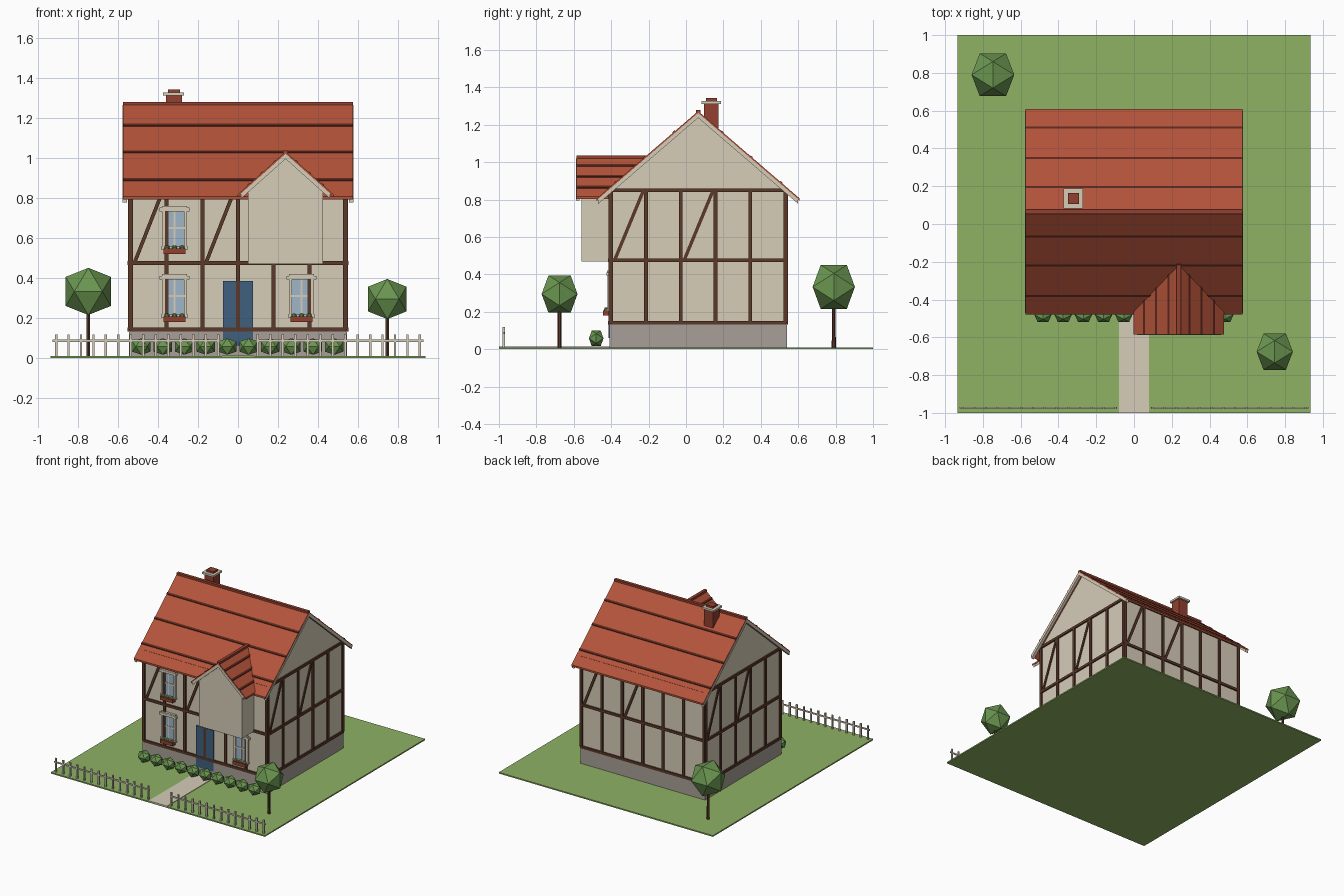
import bpy, bmesh, math
from mathutils import Matrix, Vector

if "Cube" in bpy.data.objects:
    bpy.data.objects.remove(bpy.data.objects["Cube"])


def material(name, hexcol):
    m = bpy.data.materials.new(name)
    rgb = [int(hexcol[i:i + 2], 16) / 255 for i in (0, 2, 4)]
    m.diffuse_color = [((c + 0.055) / 1.055) ** 2.4 if c > 0.04 else c / 12.92 for c in rgb] + [1]
    m.use_nodes = True
    m.node_tree.nodes["Principled BSDF"].inputs["Base Color"].default_value = m.diffuse_color
    return m


CREAM = material("cream plaster", "d6cdb9")
TIMBER = material("dark timber", "5a3828")
TILE = material("terracotta tile", "b4533a")
TILE_DARK = material("dark tile edge", "5c281d")
BRICK = material("red brick", "93402f")
STONE = material("grey stone", "a89f97")
GLASS = material("window glass", "9db6c9")
DOOR = material("door blue", "41607f")
LEAF = material("leaf green", "6a9550")
GRASS = material("grass green", "8fb264")

CY = 0.065                      # house centre in y
HW, HD = 0.54, 0.47             # house half width and half depth


def finish(name, bm, mat):
    bmesh.ops.recalc_face_normals(bm, faces=bm.faces)
    me = bpy.data.meshes.new(name)
    bm.to_mesh(me)
    bm.free()
    me.materials.append(mat)
    ob = bpy.data.objects.new(name, me)
    bpy.context.collection.objects.link(ob)
    return ob


def add_box(bm, lo, hi, mtx=Matrix()):
    lo, hi = Vector(lo), Vector(hi)
    scale = Matrix.Diagonal((*(hi - lo), 1))
    bmesh.ops.create_cube(bm, size=1, matrix=mtx @ Matrix.Translation((lo + hi) / 2) @ scale)


def boxes(name, mat, *pairs):
    bm = bmesh.new()
    for lo, hi in pairs:
        add_box(bm, lo, hi)
    return finish(name, bm, mat)


def add_prism(bm, pts, axis, a, b):
    """Extrude a (side, z) outline along x or y from a to b."""
    at = (lambda p: (a, p[0], p[1])) if axis == 'x' else (lambda p: (p[0], a, p[1]))
    face = bm.faces.new([bm.verts.new(at(p)) for p in pts])
    out = bmesh.ops.extrude_face_region(bm, geom=[face])['geom']
    vec = (b - a, 0, 0) if axis == 'x' else (0, b - a, 0)
    bmesh.ops.translate(bm, vec=vec, verts=[v for v in out if isinstance(v, bmesh.types.BMVert)])


def prism(name, mat, pts, axis, a, b):
    bm = bmesh.new()
    add_prism(bm, pts, axis, a, b)
    return finish(name, bm, mat)


def chevron(c, h, zr, slope, t):
    ze = zr - h * slope
    return [(c - h, ze), (c, zr), (c + h, ze), (c + h, ze - t), (c, zr - t), (c - h, ze - t)]


def gable_roof(name, c, h, zr, slope, axis, a, b, courses, boards, bh):
    prism(name, TILE, chevron(c, h, zr, slope, 0.014), axis, a, b)
    # dark course lines and ridge cap
    bm = bmesh.new()
    for d in courses:
        for s in (-1, 1):
            z0, z1 = zr - d * slope, zr - (d + 0.011) * slope
            add_prism(bm, [(c + s * d, z0 + 0.005), (c + s * (d + 0.011), z1 + 0.005),
                           (c + s * (d + 0.011), z1 - 0.008), (c + s * d, z0 - 0.008)], axis, a, b)
    finish(name + "_courses", bm, TILE_DARK)
    prism(name + "_ridge", BRICK, [(c - 0.012, zr - 0.012), (c - 0.012, zr + 0.006),
                                   (c + 0.012, zr + 0.006), (c + 0.012, zr - 0.012)], axis, a, b)
    # barge boards under the tile edge
    bm = bmesh.new()
    for p, q in boards:
        add_prism(bm, chevron(c, bh, zr - 0.01, slope, 0.026), axis, p, q)
    finish(name + "_barge_boards", bm, CREAM)


# plot
boxes("lawn", GRASS, ((-0.935, -1, 0), (0.935, 1, 0.01)))
boxes("path", CREAM, ((-0.08, -1, 0.002), (0.08, -0.4, 0.014)))

# house body
boxes("plinth", STONE, ((-HW - 0.005, CY - HD - 0.005, 0.008), (HW + 0.005, CY + HD + 0.005, 0.135)))
prism("walls", CREAM, [(CY - HD, 0.13), (CY + HD, 0.13), (CY + HD, 0.845), (CY, 1.25), (CY - HD, 0.845)],
      'x', -HW, HW)


# timber frame, one wall at a time, laid out from the left as seen from outside
def timber_wall(name, angle, half, depth, bays):
    bm = bmesh.new()
    m = Matrix.Translation((0, CY, 0)) @ Matrix.Rotation(math.radians(angle), 4, 'Z')
    y0, y1, w = -depth - 0.01, -depth + 0.01, 0.01
    for z in (0.142, 0.475, 0.85):
        add_box(bm, (-half, y0 - 0.001, z - w), (half, y1, z + w), m)
    step = (2 * half - 0.01) / bays
    for i in range(bays + 1):
        u = -half + 0.005 + i * step
        add_box(bm, (u - w, y0, 0.14), (u + w, y1, 0.85), m)
    for i in (0, 2):
        u0, u1 = -half + 0.025 + i * step, -half - 0.01 + (i + 1) * step
        z0, z1 = 0.48, 0.845
        tilt = Matrix.Rotation(math.atan2(u1 - u0, z1 - z0), 4, 'Y')
        ln = math.hypot(u1 - u0, z1 - z0) / 2
        mid = Matrix.Translation(((u0 + u1) / 2, 0, (z0 + z1) / 2))
        add_box(bm, (-0.009, y0 + 0.002, -ln), (0.009, y1, ln), m @ mid @ tilt)
    finish(name, bm, TIMBER)


timber_wall("front_timbers", 0, HW, HD, 6)
timber_wall("right_timbers", 90, HD, HW, 5)
timber_wall("back_timbers", 180, HW, HD, 6)
timber_wall("left_timbers", 270, HD, HW, 5)

# main roof
gable_roof("main_roof", CY, 0.543, 1.273, 0.86, 'x', -0.575, 0.575, (0.125, 0.28, 0.44),
           ((-0.577, -0.555), (0.555, 0.577)), 0.535)

# projecting front gable
DX = 0.2375
prism("front_gable", CREAM, [(DX - 0.1875, 0.47), (DX + 0.1875, 0.47), (DX + 0.1875, 0.85),
                             (DX, 1.015), (DX - 0.1875, 0.85)], 'y', -0.56, -0.22)
gable_roof("gable_roof", DX, 0.24, 1.03, 0.89, 'y', -0.585, -0.205, (0.05, 0.115, 0.18),
           ((-0.587, -0.57),), 0.222)

# chimney
boxes("chimney_stack", BRICK, ((-0.36, 0.095, 1.1), (-0.28, 0.175, 1.315)),
      ((-0.35, 0.107, 1.3), (-0.29, 0.165, 1.342)))
boxes("chimney_cap", CREAM, ((-0.374, 0.083, 1.312), (-0.27, 0.188, 1.327)))

# door
FY = CY - HD                    # front wall plane
boxes("door", DOOR, ((-0.075, FY - 0.009, 0.06), (0.075, FY + 0.01, 0.385)))


def icosa(bm, centre, size):
    """Twenty-sided ball with an edge on each axis; size gives the half extents."""
    g = (1 + 5 ** 0.5) / 2
    vs = []
    for s in (-1, 1):
        for t in (-g, g):
            for p in ((0, s, t), (s, t, 0), (t, 0, s)):
                vs.append(bm.verts.new([centre[k] + p[k] / g * size[k] for k in range(3)]))
    bmesh.ops.convex_hull(bm, input=vs)


# windows with hood, sill and planter
def window(name, x, z):
    boxes(name + "_glass", GLASS, ((x - 0.055, FY - 0.006, z), (x + 0.055, FY + 0.005, z + 0.185)))
    f = FY - 0.014
    boxes(name + "_frame", CREAM,
          ((x - 0.062, f, z), (x - 0.047, FY, z + 0.185)),
          ((x + 0.047, f, z), (x + 0.062, FY, z + 0.185)),
          ((x - 0.055, f + 0.004, z + 0.09), (x + 0.055, FY, z + 0.1)),
          ((x - 0.004, f + 0.004, z), (x + 0.004, FY, z + 0.185)),
          ((x - 0.068, f - 0.003, z - 0.012), (x + 0.068, FY, z + 0.002)),
          ((x - 0.074, f - 0.006, z + 0.178), (x + 0.074, FY, z + 0.196)),
          ((x - 0.062, f - 0.004, z + 0.194), (x + 0.062, FY, z + 0.205)))
    boxes(name + "_planter", BRICK, ((x - 0.056, FY - 0.038, z - 0.034), (x + 0.056, FY, z - 0.008)))
    bm = bmesh.new()
    for dx in (-0.038, 0, 0.038):
        icosa(bm, (x + dx, FY - 0.022, z - 0.004), (0.013, 0.012, 0.012))
    finish(name + "_plants", bm, LEAF)


window("upper_left_window", -0.317, 0.555)
window("lower_left_window", -0.317, 0.215)
window("lower_right_window", 0.317, 0.215)

# row of shrubs
bm = bmesh.new()
for i in range(10):
    icosa(bm, (-0.482 + i * 0.107, -0.48, 0.058), (0.046, 0.039, 0.041))
finish("shrubs", bm, LEAF)


# trees
def tree(name, x, y, z, r):
    bm = bmesh.new()
    bmesh.ops.create_cone(bm, cap_ends=True, segments=6, radius1=0.011, radius2=0.009, depth=z,
                          matrix=Matrix.Translation((x, y, z / 2 + 0.005)))
    finish(name + "_trunk", bm, TIMBER)
    bm = bmesh.new()
    icosa(bm, (x, y, z), (r, r, r * 1.04))
    finish(name + "_crown", bm, LEAF)


tree("back_tree", -0.747, 0.79, 0.333, 0.113)
tree("front_tree", 0.745, -0.676, 0.295, 0.096)

# picket fence on both sides of the path
for side, s in (("left", -1), ("right", 1)):
    bm = bmesh.new()
    for i in range(14):
        x = s * (0.908 - i * 0.0622)
        add_box(bm, (x - 0.006, -0.98, 0.008), (x + 0.006, -0.968, 0.118))
    x0, x1 = sorted((s * 0.925, s * 0.09))
    add_box(bm, (x0, -0.977, 0.081), (x1, -0.97, 0.092))
    finish(side + "_fence", bm, CREAM)
